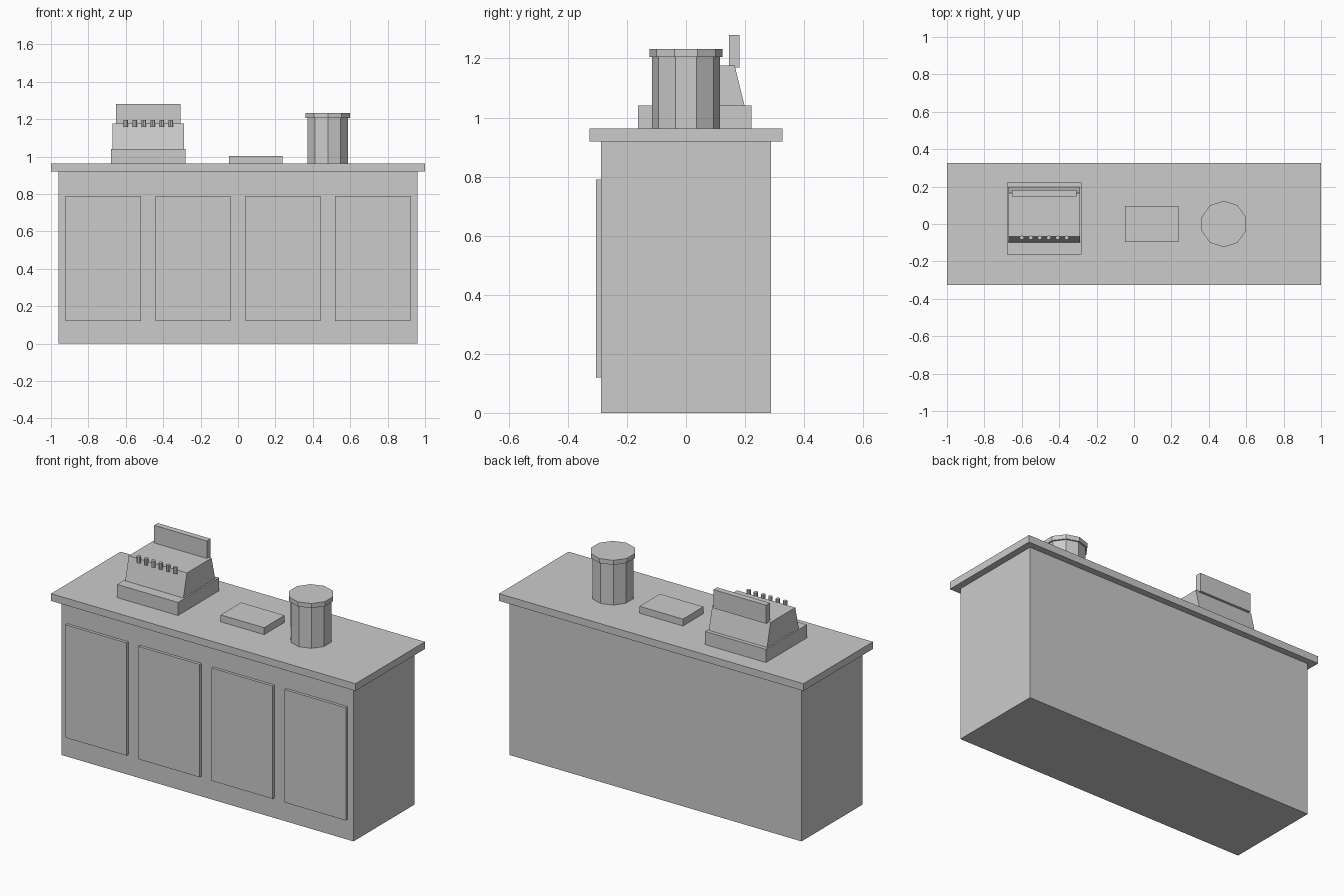
import bpy
from math import sin, cos, tau

cube = bpy.data.objects.get("Cube")
if cube:
    bpy.data.objects.remove(cube, do_unlink=True)

GREY = (0.6, 0.6, 0.6, 1)
grey = bpy.data.materials.new("plain grey")
grey.use_nodes = True
grey.diffuse_color = GREY
grey.node_tree.nodes["Principled BSDF"].inputs["Base Color"].default_value = GREY


def loft(name, bottom, top):
    """Solid between two matching rings of points."""
    n = len(bottom)
    faces = [tuple(reversed(range(n))), tuple(range(n, 2 * n))]
    faces += [(i, (i + 1) % n, n + (i + 1) % n, n + i) for i in range(n)]
    mesh = bpy.data.meshes.new(name)
    mesh.from_pydata(bottom + top, [], faces)
    mesh.materials.append(grey)
    obj = bpy.data.objects.new(name, mesh)
    bpy.context.collection.objects.link(obj)
    return obj


def rect(x, width, y0, y1, z):
    h = width / 2
    return [(x - h, y0, z), (x + h, y0, z), (x + h, y1, z), (x - h, y1, z)]


def box(name, x, width, y0, y1, z0, z1):
    return loft(name, rect(x, width, y0, y1, z0), rect(x, width, y0, y1, z1))


def prism(name, x, y, radius, sides, z0, z1):
    ring = [(x - radius * sin(tau * i / sides), y + radius * cos(tau * i / sides))
            for i in range(sides)]
    return loft(name, [(*p, z0) for p in ring], [(*p, z1) for p in ring])


# Counter
TOP = 0.962
box("counter_body", 0, 1.92, -0.287, 0.287, 0, 0.919)
box("counter_top", 0, 2, -0.326, 0.326, 0.919, TOP)
for i in range(4):
    box(f"front_panel_{i + 1}", -0.72 + 0.48 * i, 0.402, -0.304, -0.287, 0.12, 0.79)

# Cash register
REG = -0.48
box("register_base", REG, 0.4, -0.163, 0.221, TOP, 1.04)
loft("register_body", rect(REG, 0.382, -0.1, 0.198, 1.04),
     rect(REG, 0.382, -0.067, 0.165, 1.176))
box("register_display", REG, 0.346, 0.146, 0.181, 1.17, 1.28)
for i in range(6):
    prism(f"register_key_{i + 1}", REG + 0.048 * (i - 2.5), -0.073, 0.012, 8, 1.157, 1.196)

# Flat box and lidded jar
box("counter_box", 0.096, 0.286, -0.096, 0.096, TOP, 1.003)
prism("jar_body", 0.48, 0, 0.115, 10, TOP, 1.205)
prism("jar_lid", 0.48, 0, 0.124, 10, 1.205, 1.232)
